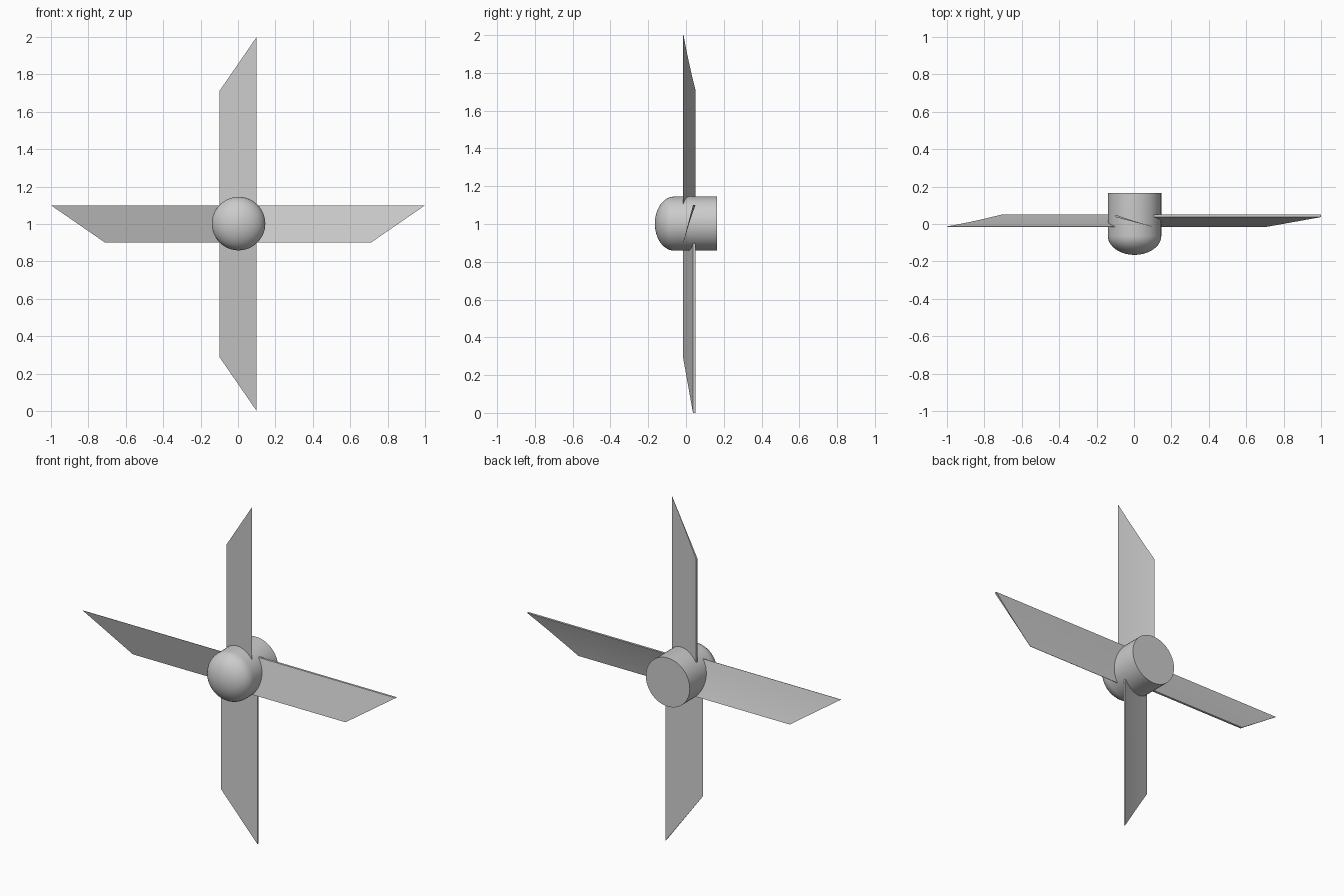
import bpy, bmesh, math

cube = bpy.data.objects.get("Cube")
if cube:
    bpy.data.objects.remove(cube, do_unlink=True)

CENTRE_Z = 1.0
HALF_CHORD = 0.1


def make_object(name, bm):
    bmesh.ops.recalc_face_normals(bm, faces=bm.faces)
    mesh = bpy.data.meshes.new(name)
    bm.to_mesh(mesh)
    bm.free()
    obj = bpy.data.objects.new(name, mesh)
    bpy.context.collection.objects.link(obj)
    return obj


def smooth(obj, degrees):
    bpy.ops.object.select_all(action='DESELECT')
    obj.select_set(True)
    bpy.context.view_layer.objects.active = obj
    bpy.ops.object.shade_smooth_by_angle(angle=math.radians(degrees))


def blade_section(steps=8):
    """Flat front, slightly hollow back, thin leading and blunt trailing edge."""
    front, back = [], []
    for i in range(steps + 1):
        t = i / steps
        u = HALF_CHORD * (1 - 2 * t)
        y = -0.015 + 0.052 * t
        back.append((u, y + 0.002 + 0.011 * t * t))
        if i in (0, steps):
            front.append((u, y))
    return front + back[::-1]


def make_blade(name, angle, long_side):
    """Extrude the section outward; long_side is 1 for leading, -1 for trailing."""
    c, s = math.cos(angle), math.sin(angle)
    section = blade_section()
    bm = bmesh.new()

    def ring(radius):
        return [bm.verts.new((u * c + radius(u) * s, y,
                              CENTRE_Z + radius(u) * c - u * s))
                for u, y in section]

    root = ring(lambda u: 0.05)
    tip = ring(lambda u: 0.855 + long_side * 0.145 * u / HALF_CHORD)
    bm.faces.new(root)
    bm.faces.new(tip)
    for i in range(len(section)):
        j = (i + 1) % len(section)
        bm.faces.new((root[i], root[j], tip[j], tip[i]))
    smooth(make_object(name, bm), 20)


def make_hub(radius=0.143, back=0.165, shoulder=-0.063, depth=0.102, sides=48):
    """Spin a cylinder-and-dome profile around the y axis."""
    rings = 12
    profile = [(0, back), (radius, back)]
    for i in range(rings + 1):
        a = math.pi / 2 * i / rings
        profile.append((radius * math.cos(a), shoulder - depth * math.sin(a)))
    bm = bmesh.new()
    verts = [bm.verts.new((r, y, 0)) for r, y in profile]
    edges = [bm.edges.new(pair) for pair in zip(verts, verts[1:])]
    bmesh.ops.spin(bm, geom=verts + edges, cent=(0, 0, 0), axis=(0, 1, 0),
                   angle=math.tau, steps=sides, use_duplicate=False)
    bmesh.ops.remove_doubles(bm, verts=bm.verts, dist=0.0005)
    hub = make_object("hub", bm)
    hub.location = (0.003, 0, CENTRE_Z + 0.002)
    smooth(hub, 30)


# Hub with domed nose
make_hub()

# Four pitched blades with slanted tips
for i, (side, long_side) in enumerate((("top", 1), ("left", -1),
                                       ("bottom", -1), ("right", 1))):
    make_blade(side + "_blade", i * math.pi / 2, long_side)
